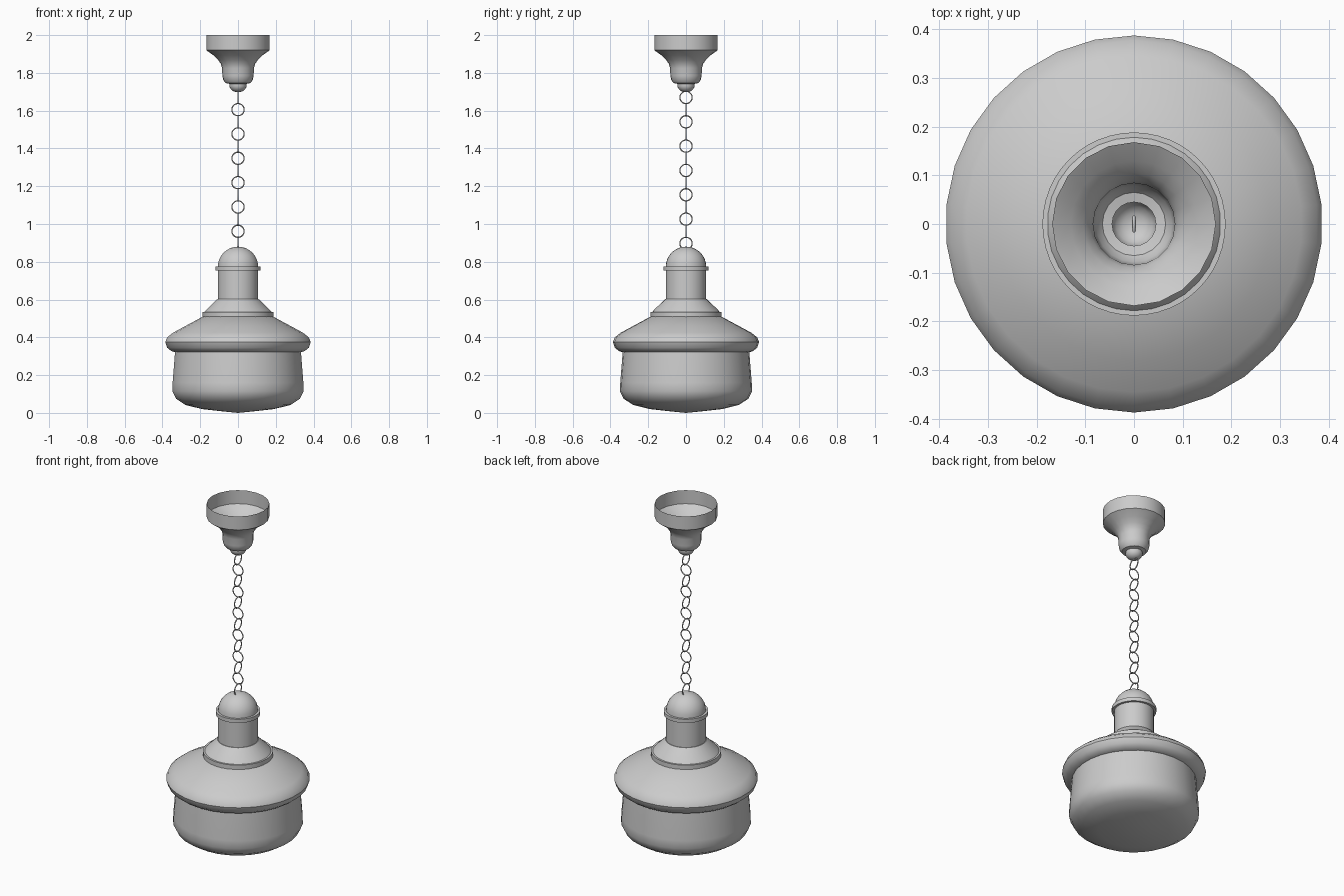
import bpy, math

cube = bpy.data.objects.get("Cube")
if cube:
    bpy.data.objects.remove(cube, do_unlink=True)

grey = bpy.data.materials.new("plain grey")
grey.use_nodes = True
grey.diffuse_color = (0.6, 0.6, 0.6, 1)
grey.node_tree.nodes["Principled BSDF"].inputs["Base Color"].default_value = (0.6, 0.6, 0.6, 1)


def finish(obj, name, angle):
    obj.name = name
    obj.data.materials.append(grey)
    bpy.ops.object.select_all(action='DESELECT')
    obj.select_set(True)
    bpy.context.view_layer.objects.active = obj
    bpy.ops.object.shade_smooth_by_angle(angle=math.radians(angle))


def lathe(name, profile, sides=30, angle=35):
    """Spin a bottom-to-top (radius, height) profile; zero radius makes a pole."""
    verts, faces, rings = [], [], []
    for r, z in profile:
        start = len(verts)
        count = 1 if r == 0 else sides
        for i in range(count):
            a = math.pi / 2 + math.tau * i / sides
            verts.append((r * math.cos(a), r * math.sin(a), z))
        rings.append([start + i % count for i in range(sides)])
    for low, high in zip(rings, rings[1:]):
        for i in range(sides):
            j = (i + 1) % sides
            face = [low[i], low[j], high[j], high[i]]
            faces.append(list(dict.fromkeys(face)))
    mesh = bpy.data.meshes.new(name)
    mesh.from_pydata(verts, [], faces)
    mesh.update()
    obj = bpy.data.objects.new(name, mesh)
    bpy.context.collection.objects.link(obj)
    finish(obj, name, angle)


# Glass bowl with a shallow rounded base
lathe("glass_bowl", [(0, 0), (0.1, 0.01), (0.19, 0.02), (0.28, 0.042), (0.33, 0.075),
                     (0.35, 0.115), (0.348, 0.16), (0.335, 0.325)])

# Rounded shade with a closed underside
lathe("shade", [(0, 0.325), (0.33, 0.32), (0.355, 0.327), (0.377, 0.345), (0.387, 0.375),
                (0.377, 0.4), (0.345, 0.425), (0.28, 0.46), (0.187, 0.51), (0, 0.52)])

# Collar and sloping shoulder above the shade
lathe("collar", [(0, 0.508), (0.188, 0.508), (0.188, 0.535), (0, 0.535)], 48)
lathe("shoulder", [(0.178, 0.535), (0.168, 0.547), (0.11, 0.602), (0, 0.606)])

# Neck, band and domed cap
lathe("neck", [(0.107, 0.6), (0.107, 0.77)])
lathe("neck_band", [(0, 0.753), (0.12, 0.753), (0.12, 0.775), (0, 0.775)])
dome = [(0.107 * math.cos(a), 0.775 + 0.105 * math.sin(a))
        for a in (math.pi / 2 * i / 8 for i in range(8))]
lathe("domed_cap", dome + [(0, 0.88)])

# Chain of round links, turned a quarter at each step
for i in range(13):
    turn = (0, math.pi / 2, 0) if i % 2 == 0 else (math.pi / 2, 0, 0)
    bpy.ops.mesh.primitive_torus_add(major_segments=20, minor_segments=6, major_radius=0.0325,
                                     minor_radius=0.0032, rotation=turn,
                                     location=(0, 0, 1.67 - 0.0644 * i))
    finish(bpy.context.object, f"chain_link_{i + 1}", 65)

# Open ceiling canopy, a single flared shell
lathe("ceiling_canopy", [(0.045, 1.742), (0.065, 1.746), (0.078, 1.762), (0.083, 1.785),
                         (0.084, 1.825), (0.091, 1.848), (0.105, 1.868), (0.13, 1.893),
                         (0.168, 1.92), (0.168, 2.0)], 20)

# Small rounded boss that holds the chain
lathe("canopy_boss", [(0, 1.698), (0.022, 1.701), (0.037, 1.712), (0.046, 1.728),
                      (0.045, 1.742)], 20, 50)
